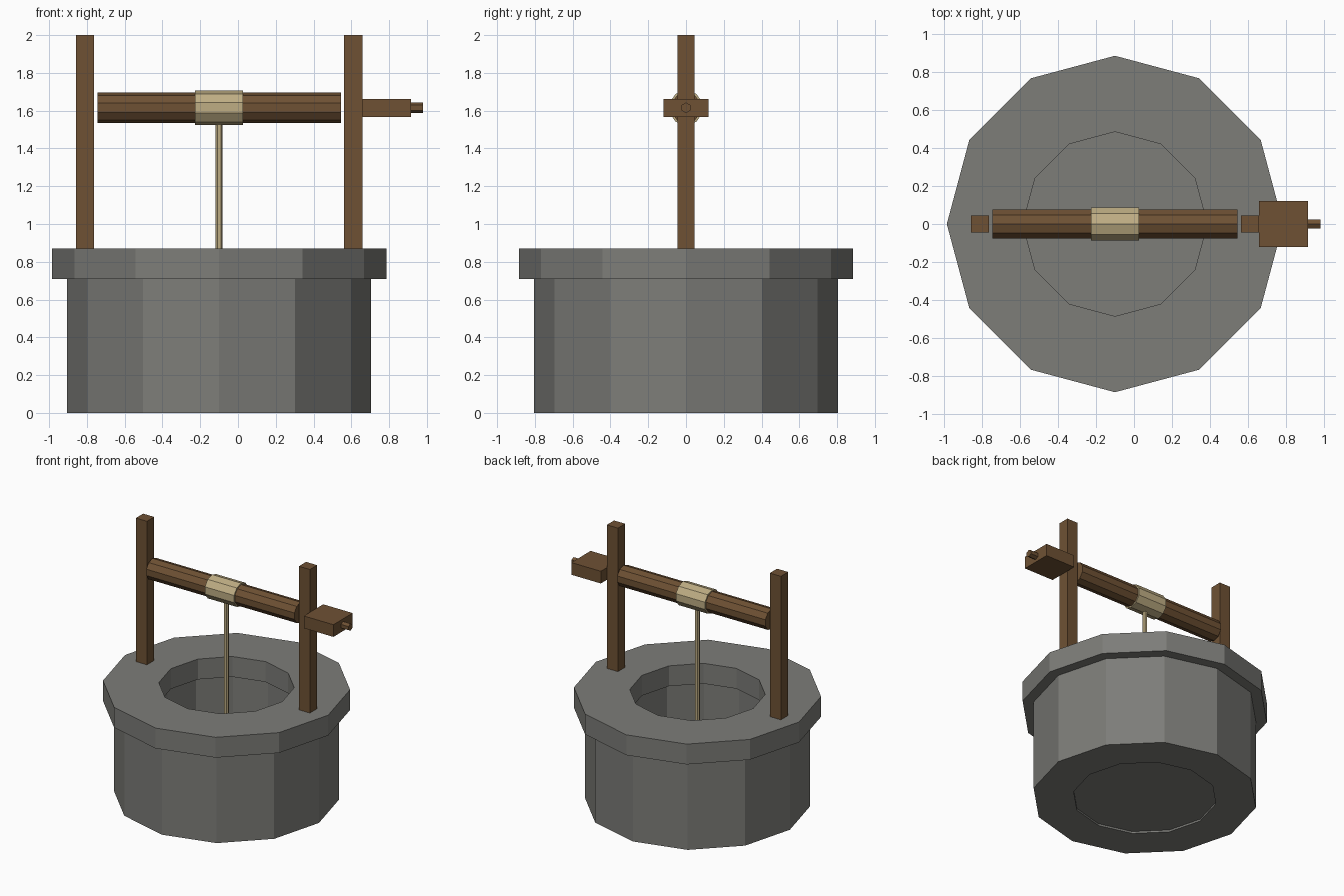
import bpy, bmesh, math
from mathutils import Matrix

if "Cube" in bpy.data.objects:
    bpy.data.objects.remove(bpy.data.objects["Cube"])

CX = -0.1      # axis of the well
AXLE_Z = 1.615


def material(name, rgb):
    m = bpy.data.materials.new(name)
    m.diffuse_color = (*rgb, 1)
    m.use_nodes = True
    m.node_tree.nodes["Principled BSDF"].inputs["Base Color"].default_value = m.diffuse_color
    return m


STONE = material("grey stone", (0.205, 0.205, 0.19))
WOOD = material("brown wood", (0.158, 0.083, 0.034))
ROPE = material("tan rope", (0.52, 0.42, 0.23))


def finish(bm, name, mat):
    bmesh.ops.recalc_face_normals(bm, faces=bm.faces)
    me = bpy.data.meshes.new(name)
    bm.to_mesh(me)
    bm.free()
    me.materials.append(mat)
    ob = bpy.data.objects.new(name, me)
    bpy.context.collection.objects.link(ob)


def ring(name, r_out, r_in, z0, z1, mat, n=12):
    """Hollow n-sided ring with a rectangular cross-section."""
    bm = bmesh.new()
    profile = [(r_out, z0), (r_out, z1), (r_in, z1), (r_in, z0)]
    cols = []
    for i in range(n):
        a = 2 * math.pi * i / n
        cols.append([bm.verts.new((CX + r * math.cos(a), r * math.sin(a), z)) for r, z in profile])
    for i in range(n):
        a, b = cols[i], cols[(i + 1) % n]
        for k in range(4):
            bm.faces.new((a[k], b[k], b[(k + 1) % 4], a[(k + 1) % 4]))
    finish(bm, name, mat)


def box(name, x0, x1, y, z0, z1, mat):
    bm = bmesh.new()
    bmesh.ops.create_cube(bm, size=1, matrix=Matrix.Translation(((x0 + x1) / 2, 0, (z0 + z1) / 2))
                          @ Matrix.Diagonal((x1 - x0, 2 * y, z1 - z0, 1)))
    finish(bm, name, mat)


def prism(name, n, r, lo, hi, mat, along_x=True):
    """n-sided rod: along x at axle height, or upright on the well axis."""
    bm = bmesh.new()
    ends = []
    for t in (lo, hi):
        loop = []
        for i in range(n):
            a = 2 * math.pi * i / n
            u, v = r * math.sin(a), r * math.cos(a)
            loop.append(bm.verts.new((t, u, AXLE_Z + v) if along_x else (CX + v, u, t)))
        ends.append(loop)
        bm.faces.new(loop)
    for i in range(n):
        j = (i + 1) % n
        bm.faces.new((ends[0][i], ends[0][j], ends[1][j], ends[1][i]))
    finish(bm, name, mat)


# Stone well
ring("well_wall", 0.805, 0.515, 0, 0.71, STONE)
ring("well_rim", 0.885, 0.485, 0.71, 0.87, STONE)
prism("well_floor", 12, 0.515, 0.015, 0.06, STONE, along_x=False)

# Posts
for side, name in ((-1, "left_post"), (1, "right_post")):
    c = CX + side * 0.71
    box(name, c - 0.048, c + 0.048, 0.045, 0.87, 2.0, WOOD)

# Windlass drum, rope coil and hanging rope
prism("windlass_drum", 10, 0.081, CX - 0.645, CX + 0.645, WOOD)
prism("rope_coil", 10, 0.092, CX - 0.127, CX + 0.127, ROPE)
prism("hanging_rope", 6, 0.018, 0.4, 1.54, ROPE, along_x=False)

# Crank
box("crank_arm", 0.658, 0.915, 0.12, AXLE_Z - 0.048, AXLE_Z + 0.048, WOOD)
prism("crank_grip", 6, 0.028, 0.90, 0.98, WOOD)
